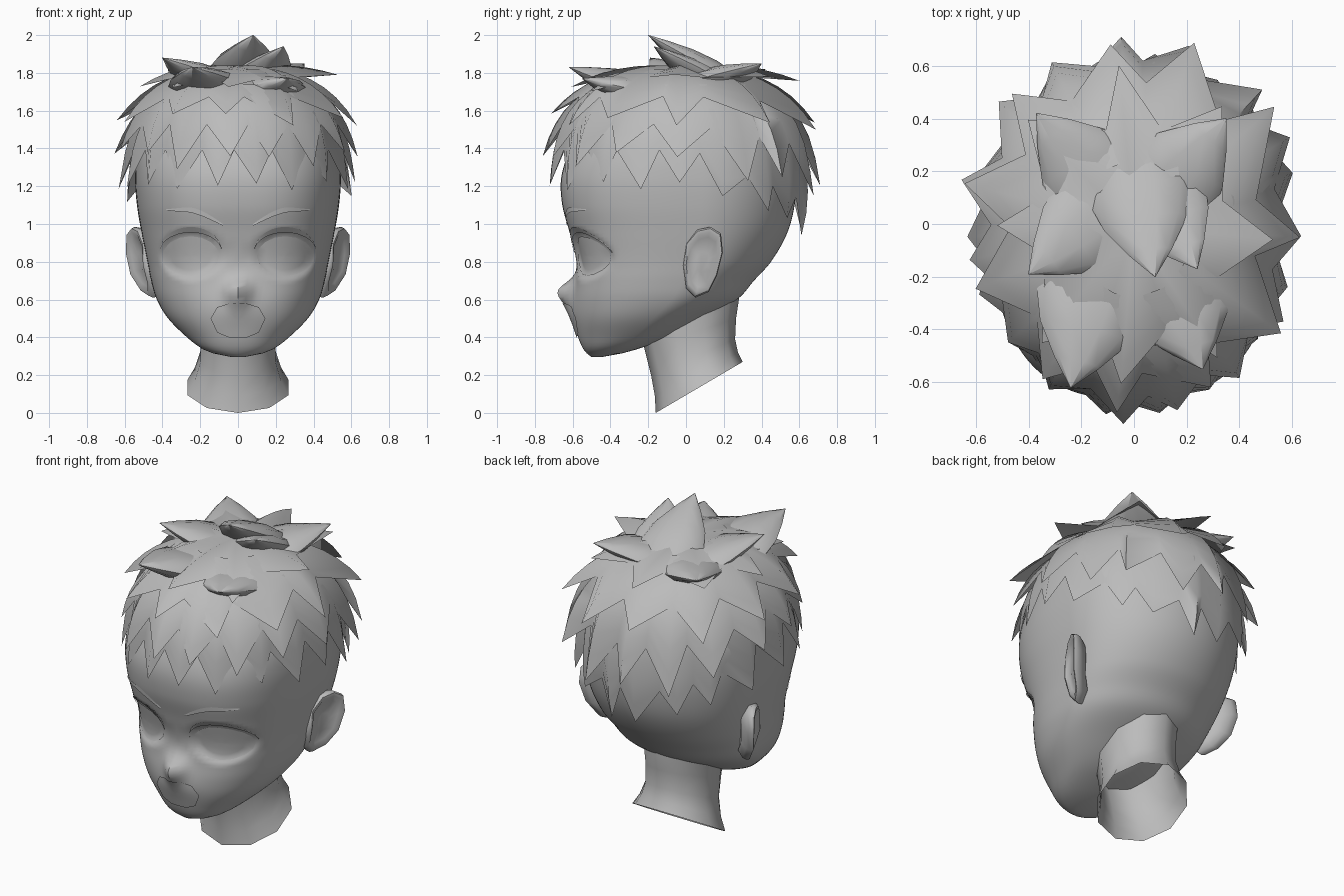
import bpy, bmesh, math, random
from mathutils import Vector

if "Cube" in bpy.data.objects:
    bpy.data.objects.remove(bpy.data.objects["Cube"])

random.seed(4)
clay = bpy.data.materials.new("grey_clay")
clay.diffuse_color = (0.5, 0.5, 0.5, 1)
clay.use_nodes = True
clay.node_tree.nodes["Principled BSDF"].inputs["Base Color"].default_value = clay.diffuse_color


def finish(name, verts, faces, angle=50):
    me = bpy.data.meshes.new(name)
    me.from_pydata([tuple(v) for v in verts], [], faces)
    bm = bmesh.new()
    bm.from_mesh(me)
    bmesh.ops.recalc_face_normals(bm, faces=bm.faces)
    bm.to_mesh(me)
    bm.free()
    me.materials.append(clay)
    ob = bpy.data.objects.new(name, me)
    bpy.context.collection.objects.link(ob)
    bpy.ops.object.select_all(action='DESELECT')
    ob.select_set(True)
    bpy.context.view_layer.objects.active = ob
    bpy.ops.object.shade_smooth_by_angle(angle=math.radians(angle))
    return ob


def loft(name, rings, start=False, end=False, closed=True, angle=50):
    """Skin equal rings of points; optionally cap either end."""
    n = len(rings[0])
    verts = [p for r in rings for p in r]
    faces = []
    for i in range(len(rings) - 1):
        for j in range(n if closed else n - 1):
            k = (j + 1) % n
            faces.append((i * n + j, i * n + k, (i + 1) * n + k, (i + 1) * n + j))
    if start:
        faces.append(tuple(range(n)))
    if end:
        faces.append(tuple(range((len(rings) - 1) * n, len(rings) * n)))
    return finish(name, verts, faces, angle)


# Head sections: height, half width, front y, back y
HEAD = [(.295, .03, -.50, -.45), (.31, .115, -.52, -.36), (.34, .19, -.545, -.25),
        (.40, .27, -.57, -.08), (.50, .37, -.59, .10), (.60, .43, -.595, .27),
        (.70, .46, -.585, .36), (.80, .48, -.58, .45), (.95, .51, -.615, .535),
        (1.10, .535, -.655, .575), (1.25, .545, -.66, .585), (1.40, .53, -.61, .57),
        (1.55, .46, -.52, .49), (1.68, .30, -.36, .34), (1.74, .05, -.06, .06)]


def section(z):
    """Smoothly interpolated half width, front and back at a height."""
    i = 0
    while i < len(HEAD) - 2 and z > HEAD[i + 1][0]:
        i += 1
    a, b = HEAD[i], HEAD[i + 1]
    p, q = HEAD[max(i - 1, 0)], HEAD[min(i + 2, len(HEAD) - 1)]
    h = b[0] - a[0]
    t = (z - a[0]) / h
    out = []
    for c in (1, 2, 3):
        ma = (b[c] - p[c]) / (b[0] - p[0]) * h
        mb = (q[c] - a[c]) / (q[0] - a[0]) * h
        out.append((2*t**3 - 3*t*t + 1) * a[c] + (t**3 - 2*t*t + t) * ma
                   + (3*t*t - 2*t**3) * b[c] + (t**3 - t*t) * mb)
    return out


def exponent(z):
    return 2.2 + .5 * min(max((z - .4) / .4, 0), 1)


def face_y(x, z):
    """Face surface with nose, muzzle and eye sockets."""
    hw, f, b = section(z)
    yc = f + .6 * (b - f)
    e = exponent(z)
    y = yc - (yc - f) * max(1 - min(abs(x) / hw, 1) ** e, 0) ** (1 / e)
    y -= .085 * math.exp(-(x / .06) ** 2 - ((z - .645) / (.075 if z < .645 else .06)) ** 2)
    y -= .018 * math.exp(-(x / .13) ** 2 - ((z - .54) / .08) ** 2)
    r = math.hypot((abs(x) - .25) / .17, (z - .84) / .135)
    return y + .028 * min(max((1 - r) / .2, 0), 1)


# Head
N, rings = 112, []
for i in range(73):
    z = .295 + .02 * i
    hw, f, b = section(z)
    yc = f + .6 * (b - f)
    ring = []
    for j in range(N):
        a = 2 * math.pi * j / N
        c, s = math.cos(a), math.sin(a)
        if s < -1e-6:
            x = hw * math.copysign(abs(c) ** (2 / exponent(z)), c)
            ring.append((x, face_y(x, z), z))
        else:
            ring.append((hw * c, yc + (b - yc) * s, z))
    rings.append(ring)
loft("head", rings, True, True)

# Neck, slanted and open at the base: front y, front z, back y, back z, half width
rings = []
for fy, fz, by, bz, w in [(-.16, 0, .30, .27, .28), (-.165, .09, .275, .32, .24),
                          (-.185, .20, .26, .39, .21), (-.22, .34, .265, .50, .205),
                          (-.25, .42, .28, .60, .21), (-.22, .60, .27, .72, .21)]:
    ring = []
    for j in range(10):
        a = 2 * math.pi * j / 10 - math.pi / 2
        u = .5 + .5 * math.sin(a)
        ring.append((w * math.cos(a), fy + (by - fy) * u, fz + (bz - fz) * u))
    rings.append(ring)
loft("neck", rings)

# Ears: rim and hollow
EAR = [(0, .90), (.06, .97), (.13, .985), (.185, .95), (.195, .85),
       (.165, .73), (.12, .64), (.05, .61), (0, .66), (-.015, .78)]
for side, label in ((-1, "left"), (1, "right")):
    rings = []
    for sc, dx in [(.75, -.09), (.97, -.045), (1.0, -.015), (.95, .003), (.85, .003),
                   (.70, -.015), (.3, -.025)]:
        ring = []
        for y, z in EAR:
            y, z = .09 + (y - .09) * sc, .80 + (z - .80) * sc
            x = .50 + .48 * y - .4 * max(0, .76 - z) + dx
            ring.append((side * x, y, z))
        rings.append(ring)
    loft(label + "_ear", rings, True, True)


def patch(name, outline, lift):
    """Thin plate following the face inside an outline."""
    n = len(outline)
    outline = [tuple(outline[i][c] * (1 - s) + outline[(i + 1) % n][c] * s for c in (0, 1))
               for i in range(n) for s in (0, .33, .67)]
    cx = sum(p[0] for p in outline) / len(outline)
    cz = sum(p[1] for p in outline) / len(outline)
    rings = []
    for k in (1, .85, .7, .55, .4, .2, .04):
        pts = [(cx + (x - cx) * k, cz + (z - cz) * k) for x, z in outline]
        rings.append([(x, face_y(x, z) - lift, z) for x, z in pts])
    loft(name, rings, end=True)


def strip(name, top, bottom, lift):
    rows = [[(x, face_y(x, z) - lift - .004 * k, z) for x, z in row]
            for k, row in enumerate((top, bottom))]
    loft(name, rows, closed=False)


# Mouth, eyes, lids and brows
patch("mouth", [(-.05, .40), (.05, .40), (.11, .425), (.145, .50), (.11, .56),
                (.05, .578), (-.05, .578), (-.11, .56), (-.145, .50), (-.11, .425)], .009)
for side, label in ((-1, "left"), (1, "right")):
    eye = []
    for j in range(16):
        a = 2 * math.pi * j / 16
        eye.append((side * (.25 + .15 * math.cos(a)), .83 + .105 * math.sin(a)))
    patch(label + "_eye", eye, .007)
    lid_top, lid_low, brow_top, brow_low = [], [], [], []
    for j in range(15):
        a = math.pi * j / 14
        x = side * (.25 + .165 * math.cos(a))
        lid_top.append((x, .85 + .135 * math.sin(a)))
        lid_low.append((x, .85 + .105 * math.sin(a)))
        t = j / 14
        x = side * (.08 + .30 * t)
        z = 1.0 + .09 * math.sin(min(t * 1.5, 1) * math.pi / 2) - .03 * max(t - .6, 0)
        brow_top.append((x, z))
        brow_low.append((x, z - .028 * math.sin(math.pi * (.1 + .85 * t))))
    strip(label + "_upper_lid", lid_top, lid_low, .006)
    strip(label + "_brow", brow_top, brow_low, .004)


# Hair: overlapping rings of pointed, ridged locks over a rounded cap
def scalp(a, t, scale):
    s, c = math.sin(t) ** .8, math.cos(t)
    c = c ** .8 if c > 0 else c
    depth = .665 if math.sin(a) < 0 else .615
    return Vector((.555 * s * math.cos(a) * scale,
                   -.01 + depth * s * math.sin(a) * scale, 1.26 + .565 * c * scale))


def hair_layer(name, n, t0, t1, reach, offset, lift, tilt):
    cols = []
    for j in range(2 * n):
        tip = j % 2 == 0
        a = 2 * math.pi * (j + random.uniform(-.35, .35)) / (2 * n)
        back = max(0, math.sin(a)) ** 1.3
        end = t1 + tilt * back + (reach * random.uniform(.5, 1.3) if tip else -reach)
        out = lift * random.uniform(.7, 1.15) if tip else .08 * lift
        out *= .55 if math.sin(a) < -.6 else 1
        ridge = .02 if tip else -.015
        col = []
        for k in range(7):
            s = k / 6
            t = math.radians(t0 + (end - t0) * s)
            col.append(scalp(a, t, 1 + offset + out * s ** 2.2 + ridge * math.sin(math.pi * s)))
        cols.append(col)
    loft(name, [[c[k] for c in cols] for k in range(7)], start=t0 < 5, angle=65)


hair_layer("hair_fringe", 18, 55, 89, 8, .015, .12, 22)
hair_layer("hair_middle", 15, 38, 77, 9, .025, .17, 12)
hair_layer("hair_upper", 11, 18, 60, 10, .03, .20, 5)
hair_layer("hair_crown", 8, 1, 41, 9, .025, .20, 0)


def lock(name, root, tip, width):
    """Solid flattened lock tapering to a point, its root buried in the hair."""
    root, tip = Vector(root), Vector(tip)
    d = (tip - root).normalized()
    side = d.cross(Vector((0, 0, 1))).normalized()
    up = side.cross(d)
    rings = []
    for s, w in ((0, .9), (.3, 1), (.55, .8), (.8, .4), (1, .01)):
        c = root.lerp(tip, s)
        rings.append([c + side * (math.cos(a) * w * width) + up * (math.sin(a) * w * width * .38)
                      for a in (2 * math.pi * j / 10 for j in range(10))])
    loft(name, rings, True, True, angle=65)


# Raised locks on the crown
LOCKS = [((0, .25, 1.72), (.08, -.2, 2.0), .2), ((.05, .2, 1.70), (.24, -.17, 1.94), .18),
         ((-.05, .1, 1.70), (-.40, -.19, 1.88), .2), ((.05, .05, 1.71), (.35, .40, 1.85), .2),
         ((-.05, .05, 1.70), (-.37, .42, 1.82), .2), ((-.12, -.15, 1.68), (-.24, -.62, 1.83), .22),
         ((.12, -.15, 1.66), (.26, -.55, 1.77), .22)]
for i, (root, tip, w) in enumerate(LOCKS):
    lock("crown_lock_%d" % (i + 1), root, tip, w)
